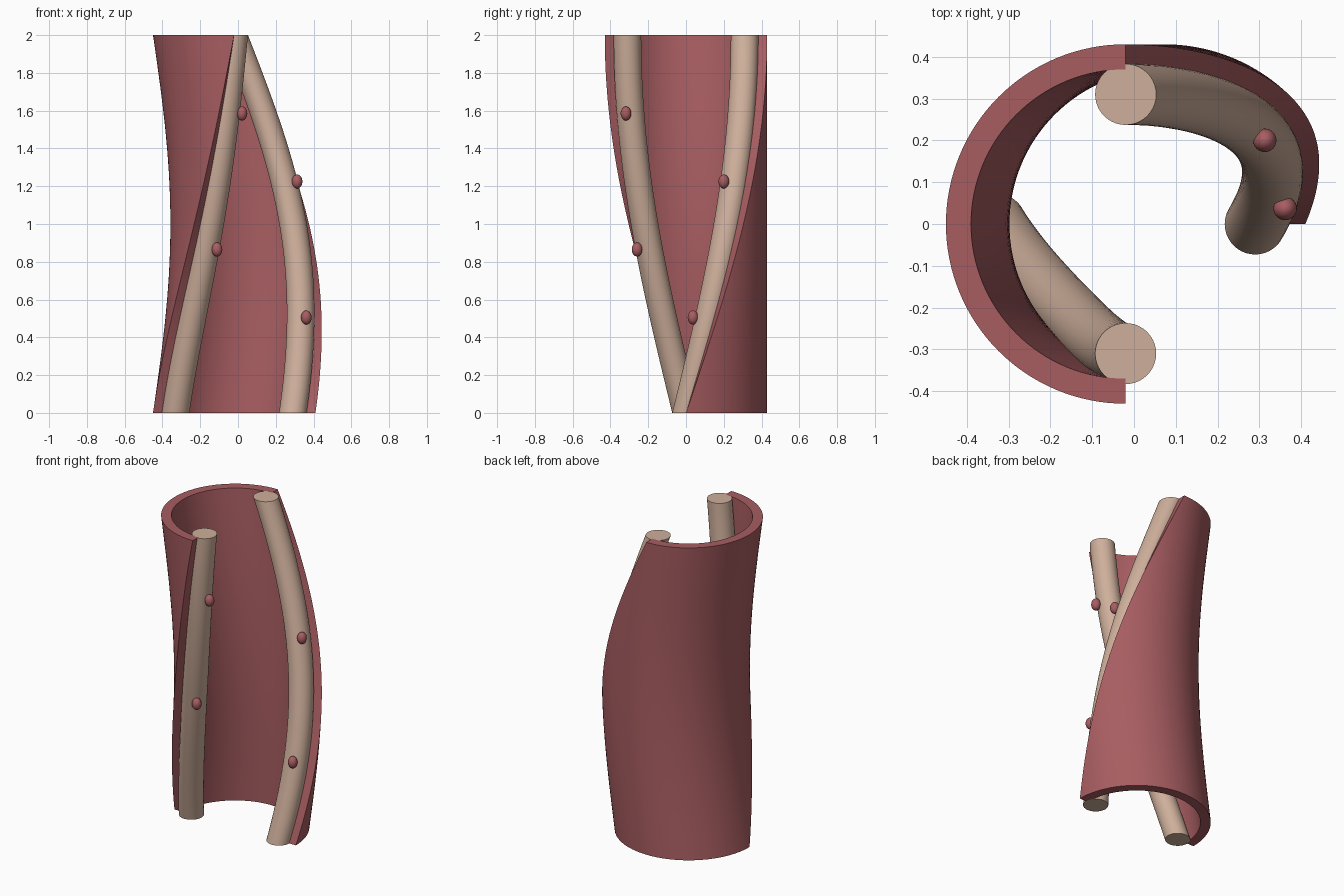
import bpy, bmesh, math
from mathutils import Vector

cube = bpy.data.objects.get("Cube")
if cube:
    bpy.data.objects.remove(cube, do_unlink=True)

HEIGHT, LEVELS = 2.0, 64
R_OUT, R_IN, R_TUBE, TUBE = 0.43, 0.37, 0.31, 0.073


def material(name, colour):
    m = bpy.data.materials.new(name)
    m.use_nodes = True
    m.diffuse_color = (*colour, 1)
    m.node_tree.nodes["Principled BSDF"].inputs["Base Color"].default_value = (*colour, 1)
    return m


rose = material("dusty rose", (0.39, 0.11, 0.12))
tan = material("warm tan", (0.62, 0.43, 0.33))


def twist(z):
    """Quarter turn over the full height."""
    return math.pi / 2 * z / HEIGHT


def axis(z):
    """Gently bowed centre line."""
    return Vector((-0.02 + 0.092 * math.sin(math.pi * z / HEIGHT), 0, z))


def polar(r, a):
    return Vector((r * math.cos(a), r * math.sin(a), 0))


def loft(name, section, mat):
    """Skin the closed rings section(z) from bottom to top and cap the ends."""
    bm = bmesh.new()
    rings = [[bm.verts.new(p) for p in section(HEIGHT * i / LEVELS)] for i in range(LEVELS + 1)]
    n = len(rings[0])
    for low, high in zip(rings, rings[1:]):
        for i in range(n):
            j = (i + 1) % n
            bm.faces.new((low[i], low[j], high[j], high[i]))
    bm.faces.new(rings[0][::-1])
    bm.faces.new(rings[-1])
    bmesh.ops.recalc_face_normals(bm, faces=bm.faces)
    mesh = bpy.data.meshes.new(name)
    bm.to_mesh(mesh)
    bm.free()
    obj = bpy.data.objects.new(name, mesh)
    bpy.context.collection.objects.link(obj)
    finish(obj, mat)


def finish(obj, mat):
    obj.data.materials.append(mat)
    bpy.ops.object.select_all(action='DESELECT')
    obj.select_set(True)
    bpy.context.view_layer.objects.active = obj
    bpy.ops.object.shade_smooth_by_angle(angle=math.radians(35))


# Twisted half-pipe shell
def shell_section(z):
    steps = 64
    angles = [twist(z) + math.pi * i / steps for i in range(steps + 1)]
    return ([axis(z) + polar(R_OUT, a) for a in angles]
            + [axis(z) + polar(R_IN, a) for a in reversed(angles)])


loft("twisted_shell", shell_section, rose)


# Round rails following the two open edges
def rail_centre(z, start):
    return axis(z) + polar(R_TUBE, start + twist(z))


for name, start in (("left_rail", 0), ("right_rail", math.pi)):
    def rail_section(z, start=start):
        return [rail_centre(z, start) + polar(TUBE, math.tau * i / 40) for i in range(40)]
    loft(name, rail_section, tan)

# Small studs on the rails: side, height, direction they face
studs = (("left", 0, 0.505, -70), ("left", 0, 1.225, -38),
         ("right", math.pi, 0.865, -47), ("right", math.pi, 1.585, -16))
for side, start, z, facing in studs:
    place = rail_centre(z, start) + polar(0.088, math.radians(facing))
    bpy.ops.mesh.primitive_uv_sphere_add(segments=24, ring_count=16, radius=1, location=place)
    stud = bpy.context.object
    stud.name = side + "_rail_stud"
    stud.scale = (0.028, 0.028, 0.037)
    finish(stud, rose)
